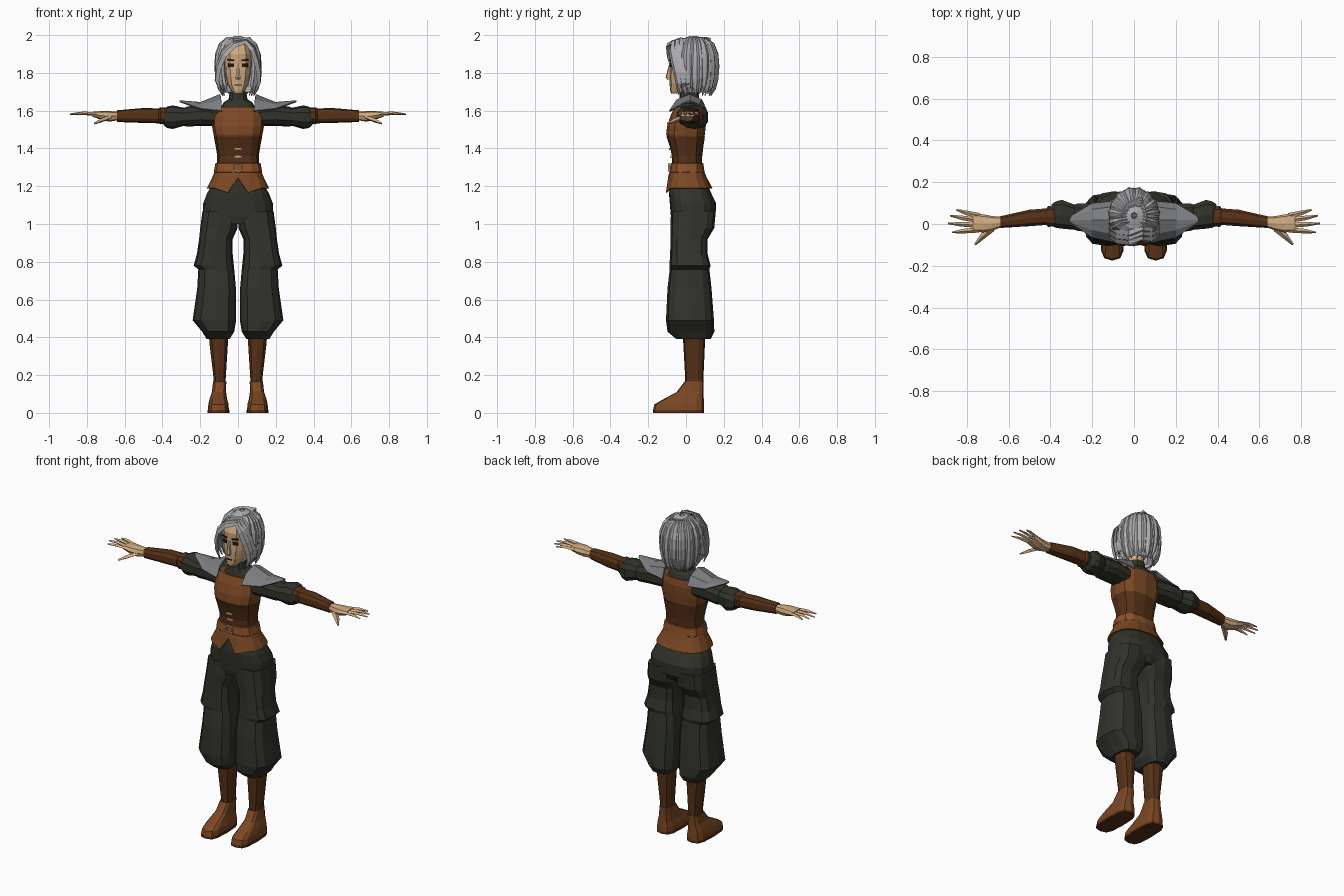
import bpy, bmesh, math
from mathutils import Vector, Matrix


def material(name, rgb):
    m = bpy.data.materials.new(name)
    m.diffuse_color = (*[(c / 255) ** 2.2 for c in rgb], 1)
    return m


HAIR = material("silver_hair", (170, 170, 173))
SKIN = material("skin", (206, 168, 128))
CLOTH = material("dark_cloth", (52, 54, 46))
VEST = material("vest_leather", (122, 73, 40))
DARK = material("dark_leather", (87, 52, 30))
BELT = material("belt_leather", (136, 82, 46))
STEEL = material("grey_plate", (122, 124, 127))
BUCKLE = material("pale_metal", (200, 165, 125))
INK = material("dark_feature", (38, 30, 27))


def finish(name, bm, mat, mirror=False, solid=0):
    bmesh.ops.recalc_face_normals(bm, faces=bm.faces)
    me = bpy.data.meshes.new(name)
    bm.to_mesh(me)
    bm.free()
    me.materials.append(mat)
    ob = bpy.data.objects.new(name, me)
    bpy.context.collection.objects.link(ob)
    if solid:
        ob.modifiers.new("thickness", "SOLIDIFY").thickness = solid
    if mirror:
        ob.modifiers.new("mirror", "MIRROR").use_mirror_merge = False
    return ob


def skin_rows(bm, rows, closed=True, caps=True):
    vs = [[bm.verts.new(p) for p in r] for r in rows]
    n = len(vs[0])
    for a, b in zip(vs, vs[1:]):
        for i in range(n if closed else n - 1):
            j = (i + 1) % n
            bm.faces.new((a[i], a[j], b[j], b[i]))
    if caps:
        bm.faces.new(vs[0])
        bm.faces.new(vs[-1])


def ring(pos, lo1, hi1, lo2, hi2, axis, n, e):
    """Rounded-box section inside the given limits, starting at the low side."""
    pts = []
    for i in range(n):
        a = 2 * math.pi * i / n - math.pi / 2
        c, s = math.cos(a), math.sin(a)
        u = (lo1 + hi1) / 2 + (hi1 - lo1) / 2 * math.copysign(abs(c) ** e, c)
        v = (lo2 + hi2) / 2 + (hi2 - lo2) / 2 * math.copysign(abs(s) ** e, s)
        pts.append(Vector((u, v, pos) if axis == "z" else (pos, u, v)))
    return pts


def loft(name, rings, mat, axis="z", n=12, e=.75, mirror=False, caps=True):
    bm = bmesh.new()
    skin_rows(bm, [ring(*r, axis, n, e) for r in rings], caps=caps)
    return finish(name, bm, mat, mirror)


def tube(bm, pts, widths, thick, centre):
    """Tapered flat strand whose broad side faces away from the centre."""
    pts = [Vector(p) for p in pts]
    rows = []
    for i, p in enumerate(pts):
        t = (pts[min(i + 1, len(pts) - 1)] - pts[max(i - 1, 0)]).normalized()
        out = p - Vector(centre)
        out = (out - t * out.dot(t)).normalized()
        side = t.cross(out)
        w = widths[i]
        k = min(thick, w)
        rows.append([p + side * w, p + out * k, p - side * w, p - out * k])
    skin_rows(bm, rows)


def plate(name, loc, size, mat, turn=0, tilt=0, mirror=False):
    bm = bmesh.new()
    m = (Matrix.Translation(loc) @ Matrix.Rotation(turn, 4, "Z")
         @ Matrix.Rotation(tilt, 4, "Y") @ Matrix.Diagonal((*size, 1)))
    bmesh.ops.create_cube(bm, size=1, matrix=m)
    return finish(name, bm, mat, mirror)


# Head and face
loft("head", [(1.69, -.024, .024, -.078, -.01), (1.705, -.036, .036, -.084, .03),
              (1.74, -.056, .056, -.086, .07), (1.79, -.067, .067, -.088, .09),
              (1.845, -.072, .072, -.085, .11), (1.9, -.072, .072, -.088, .11),
              (1.955, -.055, .055, -.065, .09)], SKIN)
loft("nose", [(1.766, -.013, .013, -.1, -.08), (1.776, -.014, .014, -.108, -.08),
              (1.845, -.006, .006, -.09, -.08)], SKIN, n=6)
loft("neck", [(1.64, -.042, .042, -.03, .06), (1.74, -.04, .04, -.03, .06)], SKIN, n=10)
plate("eye", (.036, -.079, 1.84), (.032, .008, .018), INK, .23, mirror=True)
plate("eyebrow", (.037, -.082, 1.868), (.038, .008, .008), INK, .23, -.1, True)
plate("mouth", (0, -.087, 1.736), (.036, .006, .005), INK)

# Hair: scalp shell open at the face, covered by overlapping locks
PROFILE = [(2.0, .12), (1.985, .5), (1.95, .8), (1.9, .96), (1.84, 1),
           (1.78, .96), (1.735, .86), (1.7, .72)]
bm = bmesh.new()
skin_rows(bm, [ring(z - .004, -.115 * f, .115 * f, .04 - .125 * f, .04 + .125 * f, "z", 20, 1)
               for z, f in PROFILE], caps=False)
bm.faces.ensure_lookup_table()
bmesh.ops.delete(bm, geom=[f for f in bm.faces if f.calc_center_median().y < -.025
                           and f.calc_center_median().z < 1.93], context="FACES")
finish("hair_shell", bm, HAIR, solid=.006)

HEAD = (0, .035, 1.84)
bm = bmesh.new()
LOCKS = 21
for i in range(LOCKS):
    a = math.radians(-118 + 236 * i / (LOCKS - 1))
    grow = 1.0 + .035 * (i % 2)
    pts = [(.04, .045 + .08 * math.cos(a), 1.978)]
    for k, (z, f) in enumerate(PROFILE[1:]):
        drop = .012 * (i % 3) * k / 7
        pts.append((.112 * f * grow * math.sin(a), .04 + .124 * f * grow * math.cos(a),
                    z - drop - (.005 if k == 0 else 0)))
    tube(bm, pts, [.008, .016, .022, .024, .024, .022, .016, .003], .011, HEAD)
finish("hair_locks", bm, HAIR)

# Fringe swept from an off-centre parting
bm = bmesh.new()
W = [.012, .022, .024, .022, .018, .003]
for d in range(3):
    s = .022 * d
    tube(bm, [(.045, -.066 + s, 1.966 + .3 * s), (-.02, -.092 + s, 1.95 + .5 * s),
              (-.076, -.086 + s, 1.897 + .4 * s), (-.104, -.066 + s, 1.83),
              (-.112, -.05 + s, 1.76), (-.092, -.045 + s, 1.695 + s)], W, .01, HEAD)
    tube(bm, [(.04, -.07 + s, 1.966 + .3 * s), (.078, -.076 + s, 1.925 + .3 * s),
              (.1, -.064 + s, 1.86), (.112, -.05 + s, 1.8),
              (.11, -.04 + s, 1.745), (.085, -.04 + s, 1.685 + s)], W, .01, HEAD)
finish("hair_fringe", bm, HAIR)

# Torso
loft("collar", [(1.6, -.1, .1, -.055, .1), (1.645, -.075, .075, -.04, .085),
                (1.66, -.05, .05, -.036, .07), (1.7, -.044, .044, -.034, .066)], CLOTH)
loft("vest", [(1.45, -.124, .124, -.095, .096), (1.475, -.13, .13, -.105, .1),
              (1.52, -.138, .138, -.1, .105), (1.58, -.138, .138, -.08, .108),
              (1.62, -.115, .115, -.058, .1)], VEST)
loft("corset", [(1.31, -.112, .112, -.074, .085), (1.36, -.11, .11, -.074, .086),
                (1.41, -.118, .118, -.086, .092), (1.462, -.128, .128, -.103, .1)], DARK)
loft("belt", [(1.272, -.126, .126, -.086, .096), (1.275, -.128, .128, -.088, .098),
              (1.32, -.12, .12, -.082, .092), (1.323, -.116, .116, -.078, .088)], BELT)

# Flared hem with a notch at the front
bm = bmesh.new()
rows = [ring(*r, "z", 16, .8) for r in [(1.29, -.12, .12, -.08, .092),
        (1.25, -.135, .135, -.092, .108), (1.19, -.165, .165, -.114, .14)]]
rows[1][0].z = 1.262
rows[2][0].z = 1.245
rows[2][0].y = -.095
for k in (1, -1):
    rows[2][k].z = 1.166
    rows[2][k].x *= .7
skin_rows(bm, rows, caps=False)
finish("vest_hem", bm, VEST, solid=.006)

# Buckle and front clasps
for sx in (-1, 1):
    plate("buckle_side", (.021 * sx, -.09, 1.3), (.007, .009, .04), BUCKLE)
    plate("buckle_bar", (0, -.09, 1.3 + .0175 * sx), (.045, .009, .007), BUCKLE)
plate("clasp_low", (0, -.077, 1.357), (.042, .009, .013), BUCKLE)
plate("clasp_high", (0, -.086, 1.397), (.042, .009, .013), BUCKLE)

# Shoulder plates
bm = bmesh.new()
skin_rows(bm, [
    [(.085, -.09, 1.6), (.09, -.05, 1.66), (.095, .02, 1.688), (.09, .085, 1.66), (.085, .112, 1.6)],
    [(.2, -.066, 1.612), (.2, -.03, 1.636), (.2, .02, 1.646), (.2, .07, 1.634), (.2, .1, 1.61)],
    [(.3, .002, 1.648), (.305, .01, 1.652), (.31, .02, 1.655), (.305, .03, 1.652), (.3, .04, 1.648)]],
    closed=False, caps=False)
finish("shoulder_plate", bm, STEEL, True, .008)

# Arms and hands
loft("sleeve", [(.1, -.05, .09, 1.52, 1.62), (.2, -.045, .1, 1.52, 1.63),
                (.27, -.035, .1, 1.515, 1.622), (.285, -.03, .095, 1.52, 1.615),
                (.345, -.025, .118, 1.503, 1.628), (.375, -.02, .11, 1.508, 1.622),
                (.395, -.01, .095, 1.525, 1.605)], CLOTH, "x", 10, mirror=True)
loft("bracer", [(.375, -.012, .084, 1.53, 1.618), (.41, -.016, .088, 1.528, 1.618),
                (.42, -.006, .076, 1.533, 1.612), (.5, -.012, .07, 1.535, 1.614),
                (.64, -.02, .038, 1.54, 1.602)], DARK, "x", 10, mirror=True)
loft("palm", [(.63, -.014, .034, 1.55, 1.594), (.68, -.032, .038, 1.542, 1.598),
              (.72, -.04, .046, 1.55, 1.598), (.77, -.038, .05, 1.568, 1.594)],
     SKIN, "x", 8, mirror=True)
bm = bmesh.new()
for y0, x1, y1 in [(.04, .85, .068), (.018, .88, .04), (-.006, .89, .003), (-.028, .87, -.04)]:
    tube(bm, [(.74, y0, 1.582), ((.76 + x1) / 2, (y0 + y1) / 2, 1.586), (x1, y1, 1.581)],
         [.013, .011, .004], .009, (.8, 0, 1.3))
tube(bm, [(.68, -.02, 1.565), (.725, -.06, 1.548), (.76, -.098, 1.532)],
     [.018, .014, .005], .011, (.7, 0, 1.3))
finish("fingers", bm, SKIN, True)

# Baggy trousers
loft("trouser_hips", [(1.0, -.14, .14, -.07, .13), (1.04, -.188, .188, -.08, .156),
                      (1.11, -.184, .184, -.086, .16), (1.16, -.165, .165, -.09, .135),
                      (1.23, -.125, .125, -.082, .105)], CLOTH, n=16)
loft("trouser_leg", [(1.07, .0, .188, -.08, .157), (.98, .002, .2, -.082, .15),
                     (.92, .028, .206, -.082, .115), (.84, .028, .218, -.084, .115),
                     (.78, .022, .235, -.088, .13), (.76, .02, .21, -.086, .124),
                     (.66, .011, .216, -.098, .135), (.49, .01, .24, -.106, .148),
                     (.43, .02, .19, -.098, .15), (.39, .045, .165, -.05, .13)],
     CLOTH, n=12, e=.65, mirror=True)

# Boots
loft("boot_shaft", [(.43, .048, .158, -.018, .104), (.36, .052, .152, -.014, .1),
                    (.18, .064, .13, -.004, .092), (.16, .064, .13, -.004, .092)],
     DARK, n=10, mirror=True)
loft("boot_foot", [(.012, .048, .16, -.175, .096), (.045, .05, .157, -.168, .096),
                   (.075, .058, .15, -.115, .094), (.11, .063, .138, -.05, .093),
                   (.165, .062, .132, -.008, .094)], VEST, n=12, e=.6, mirror=True)
loft("boot_sole", [(0, .046, .162, -.175, .096), (.014, .046, .162, -.175, .096)],
     DARK, n=12, e=.6, mirror=True)
